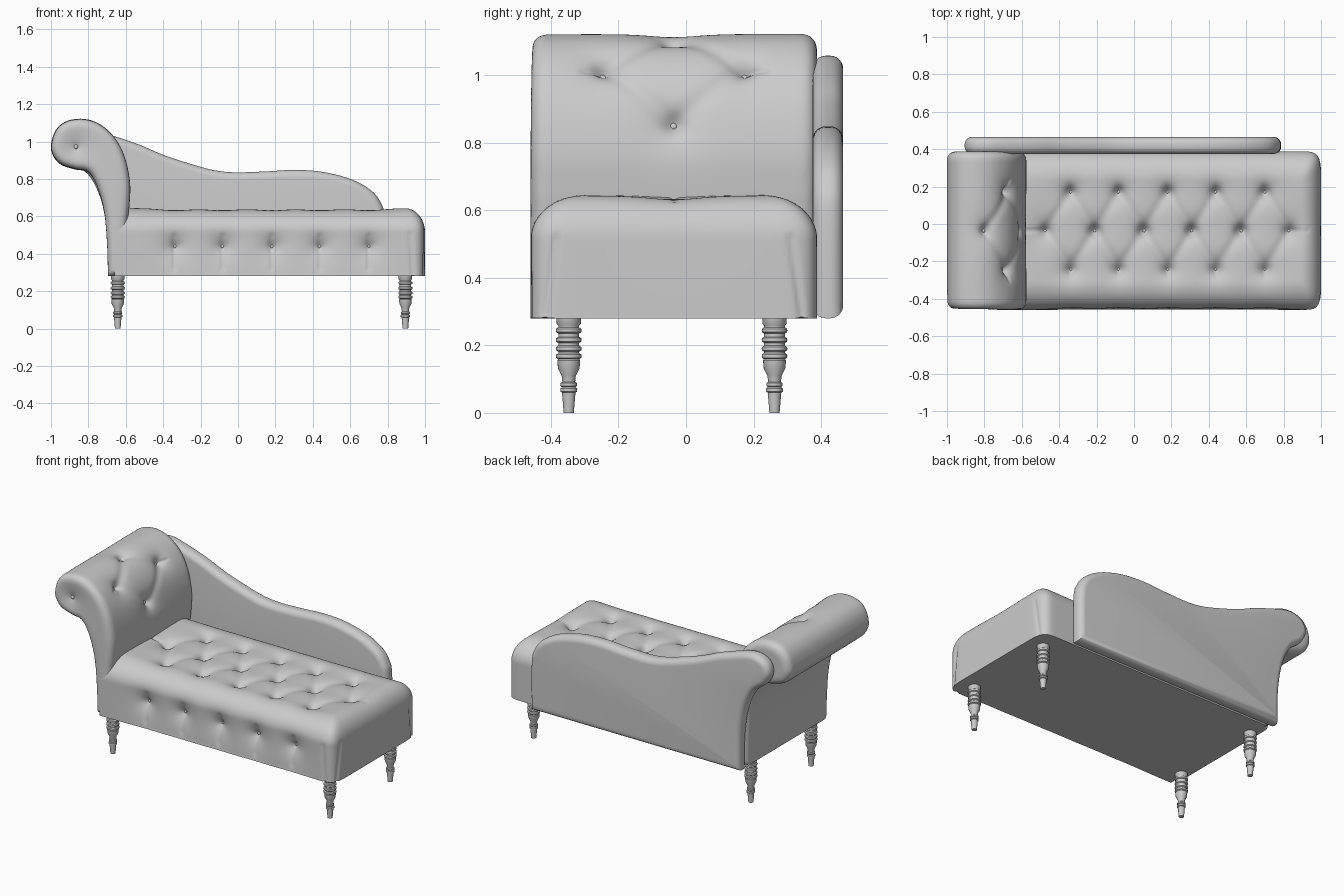
import bpy, bmesh, math
from mathutils import Vector, Matrix

if "Cube" in bpy.data.objects:
    bpy.data.objects.remove(bpy.data.objects["Cube"])

YC = -0.035            # centre line of the upholstery
ROWS = (YC - 0.207, YC + 0.207)


def finish(name, bm, angle=40):
    bmesh.ops.recalc_face_normals(bm, faces=bm.faces)
    me = bpy.data.meshes.new(name)
    bm.to_mesh(me)
    bm.free()
    ob = bpy.data.objects.new(name, me)
    bpy.context.collection.objects.link(ob)
    smooth(ob, angle)
    return ob


def smooth(ob, angle):
    bpy.ops.object.select_all(action='DESELECT')
    bpy.context.view_layer.objects.active = ob
    ob.select_set(True)
    bpy.ops.object.shade_smooth_by_angle(angle=math.radians(angle))


def spline(pts, n=6):
    """Catmull-Rom curve through 2D points"""
    p = [Vector(q) for q in pts]
    p = [2 * p[0] - p[1]] + p + [2 * p[-1] - p[-2]]
    out = []
    for a, b, c, d in zip(p, p[1:], p[2:], p[3:]):
        for i in range(n):
            t = i / n
            out.append(0.5 * (2 * b + (c - a) * t + (2 * a - 5 * b + 4 * c - d) * t ** 2
                              + (3 * b - a - 3 * c + d) * t ** 3))
    return out + [p[-2]]


def slab(name, pts, y0, y1, r):
    """x-z outline extruded along y with rounded rims"""
    bm = bmesh.new()
    f = bm.faces.new([bm.verts.new((p.x, y0, p.y)) for p in spline(pts)])
    ext = bmesh.ops.extrude_face_region(bm, geom=[f], use_keep_orig=True)['geom']
    bmesh.ops.translate(bm, verts=[v for v in ext if isinstance(v, bmesh.types.BMVert)], vec=(0, y1 - y0, 0))
    rims = [e for e in bm.edges if abs(e.verts[0].co.y - e.verts[1].co.y) < 1e-5]
    bmesh.ops.bevel(bm, geom=rims, offset=r, segments=6, profile=0.5, affect='EDGES', clamp_overlap=False)
    return finish(name, bm)


def tuft(ob, buttons, pleats, depth=0.05, width=0.055):
    """Press button dimples and (start, end, depth, width) pleats into a mesh; return button spots"""
    vs = ob.data.vertices
    buttons = [Vector(b) for b in buttons]
    spots = [min(vs, key=lambda v: (v.co - b).length_squared).index for b in buttons]
    buttons = [vs[i].co.copy() for i in spots]
    pleats = [(Vector(a), Vector(b) - Vector(a), d, w) for a, b, d, w in pleats]
    new = []
    for v in vs:
        co, push = v.co, 0.0
        for b in buttons:
            push += depth * math.exp(-(co - b).length / width)
        for a, ab, d, w in pleats:
            t = max(0, min(1, (co - a).dot(ab) / ab.length_squared))
            dist = (co - a - ab * t).length
            if dist < 3 * w:
                push += d * math.exp(-(dist / w) ** 2)
        new.append(co - v.normal * push)
    for v, co in zip(vs, new):
        v.co = co
    ob.data.update()
    return [vs[i].co.copy() for i in spots]


def add_buttons(name, spots, r=0.013):
    bm = bmesh.new()
    for s in spots:
        bmesh.ops.create_uvsphere(bm, u_segments=14, v_segments=8, radius=r, matrix=Matrix.Translation(s))
    finish(name, bm, 80)


# Seat: dense box grid rounded over at the top and the free end
lo, hi = Vector((-0.66, -0.46, 0.28)), Vector((1.0, 0.388, 0.645))
R = Vector((0.11, 0.16, 0.13))
size, mid = hi - lo, (hi + lo) / 2
bm = bmesh.new()
for ax in range(3):
    u, w = (ax + 1) % 3, (ax + 2) % 3
    for end in (lo, hi):
        m = Matrix.Identity(4)
        for row in range(3):
            m[row][0] = size[u] if row == u else 0
            m[row][1] = size[w] if row == w else 0
            m[row][2] = 1 if row == ax else 0
            m[row][3] = end[ax] if row == ax else mid[row]
        bmesh.ops.create_grid(bm, x_segments=round(size[u] / 0.0115), y_segments=round(size[w] / 0.0115),
                              size=0.5, matrix=m)
bmesh.ops.remove_doubles(bm, verts=bm.verts, dist=0.001)
inner_lo, inner_hi = lo + Vector((0, R.y, 0)), hi - R
for v in bm.verts:
    q = Vector([max(inner_lo[i], min(inner_hi[i], v.co[i])) for i in range(3)])
    d = Vector([(v.co[i] - q[i]) / R[i] for i in range(3)])
    n = math.sqrt(d.z ** 2 + math.sqrt(d.x ** 4 + d.y ** 4))
    if n > 1e-6:
        k = max(abs(c) for c in d) / n
        v.co = q + Vector([d[i] * k * R[i] for i in range(3)])
seat = finish("seat", bm, 50)

cols = [-0.34 + 0.26 * i for i in range(5)]
TOP = hi.z
top_b = [(x, y, TOP) for x in cols for y in ROWS]
mid_b = [(-0.47 + 0.26 * i, YC, TOP) for i in range(6)]
front_b = [(x, -0.46, 0.435) for x in cols]
fine, soft = (0.008, 0.009), (0.009, 0.028)
pleats = []
for x in cols:
    pleats += [((x, ROWS[0], TOP), (x, -0.36, 0.62), *fine), ((x, ROWS[1], TOP), (x, 0.29, 0.62), *fine),
               ((x, -0.46, 0.50), (x, -0.46, 0.32), *fine)]
    for y in ROWS:
        pleats += [((x, y, TOP), (x + s * 0.13, YC, TOP), *soft) for s in (-1, 1)]
pleats += [((-0.47, YC, TOP), (-0.59, YC, TOP), *fine), ((0.83, YC, TOP), (0.93, YC, 0.63), *fine)]
# corner folds at the free end
pleats += [((0.92, -0.455, 0.51), (0.935, -0.46, 0.28), *fine),
           ((0.995, -0.385, 0.52), (0.995, -0.42, 0.28), *fine),
           ((0.995, 0.31, 0.52), (0.995, 0.345, 0.28), *fine)]
add_buttons("seat_buttons", tuft(seat, top_b + mid_b + front_b, pleats))

# Scrolled headrest
headrest = slab("headrest", [
    (-0.695, 0.28), (-0.70, 0.45), (-0.715, 0.62), (-0.75, 0.75), (-0.80, 0.835), (-0.87, 0.85),
    (-0.95, 0.878), (-0.992, 0.93), (-1.0, 0.985), (-0.975, 1.06), (-0.92, 1.108), (-0.83, 1.122),
    (-0.74, 1.095), (-0.66, 1.025), (-0.605, 0.92), (-0.577, 0.78), (-0.58, 0.66), (-0.59, 0.55),
    (-0.59, 0.28)], -0.46, 0.388, 0.045)
mod = headrest.modifiers.new("even_grid", 'REMESH')
mod.mode, mod.voxel_size = 'VOXEL', 0.0105
sm = headrest.modifiers.new("relax", 'SMOOTH')
sm.factor, sm.iterations = 0.5, 4
bpy.context.view_layer.objects.active = headrest
for m in ("even_grid", "relax"):
    bpy.ops.object.modifier_apply(modifier=m)
head_b = [(-0.79, YC, 1.115), (-0.59, YC, 0.86)] + [(-0.665, y, 1.03) for y in ROWS]
folds = [(b, e, *soft) for b in head_b[:2] for e in head_b[2:]]
folds += [((-0.665, y, 1.03), (-0.655, y + s * 0.06, 1.02), *fine) for y, s in zip(ROWS, (-1, 1))]
spots = tuft(headrest, head_b, folds, 0.04, 0.05)
spots += tuft(headrest, [(-0.87, -0.46, 0.97)], [], 0.03, 0.06)
add_buttons("headrest_buttons", spots)
smooth(headrest, 60)

# Sweeping back panel
slab("back_panel", [
    (-0.695, 0.28), (-0.70, 0.5), (-0.73, 0.68), (-0.79, 0.81), (-0.87, 0.88), (-0.905, 0.95),
    (-0.885, 1.015), (-0.83, 1.05), (-0.76, 1.055), (-0.65, 1.025), (-0.52, 0.98), (-0.39, 0.925),
    (-0.205, 0.866), (-0.1, 0.842), (0, 0.835), (0.15, 0.84), (0.3, 0.848), (0.45, 0.838), (0.6, 0.80),
    (0.71, 0.74), (0.765, 0.67), (0.785, 0.58), (0.785, 0.28)], 0.375, 0.465, 0.038)

# Turned legs: beads above a tapering foot
prof = [(0, 0), (0.015, 0), (0.02, 0.06), (0.025, 0.063), (0.025, 0.072), (0.02, 0.076), (0.024, 0.08),
        (0.024, 0.088), (0.019, 0.092), (0.021, 0.11), (0.032, 0.132), (0.034, 0.155)]
for z in (0.168, 0.19, 0.216, 0.244):
    prof += [(0.031, z - 0.009), (0.037, z - 0.005), (0.038, z), (0.037, z + 0.005), (0.031, z + 0.009)]
prof += [(0.031, 0.258), (0.036, 0.264), (0.036, 0.29), (0, 0.29)]
for xn, x in (("head", -0.643), ("foot", 0.895)):
    for yn, y in (("front", -0.347), ("back", 0.262)):
        bm = bmesh.new()
        vs = [bm.verts.new((r, 0, z)) for r, z in prof]
        es = [bm.edges.new(e) for e in zip(vs, vs[1:])]
        bmesh.ops.spin(bm, geom=vs + es, cent=(0, 0, 0), axis=(0, 0, 1), angle=2 * math.pi, steps=24)
        bmesh.ops.remove_doubles(bm, verts=bm.verts, dist=1e-5)
        finish(f"{yn}_{xn}_leg", bm).location = (x, y, 0)
